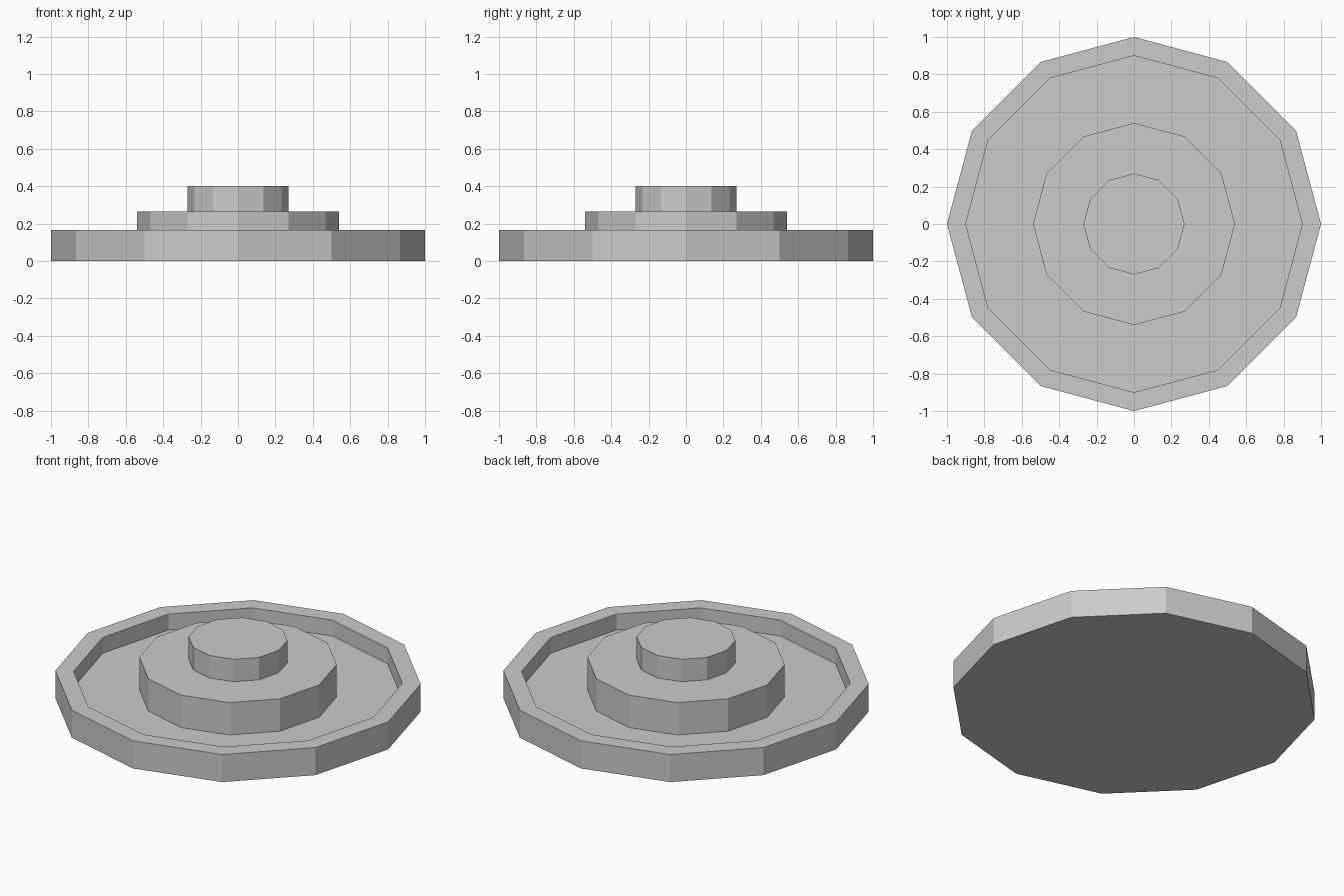
import bpy, bmesh, math

if "Cube" in bpy.data.objects:
    bpy.data.objects.remove(bpy.data.objects["Cube"])

SIDES = 12


def lathe(name, profile):
    """Revolve a (radius, z) profile into a faceted solid; both ends get flat caps."""
    bm = bmesh.new()
    rings = []
    for r, z in profile:
        rings.append([bm.verts.new((r * math.cos(math.tau * i / SIDES),
                                    r * math.sin(math.tau * i / SIDES), z))
                      for i in range(SIDES)])
    for a, b in zip(rings, rings[1:]):
        for i in range(SIDES):
            j = (i + 1) % SIDES
            bm.faces.new((a[i], a[j], b[j], b[i]))
    bm.faces.new(rings[0][::-1])
    bm.faces.new(rings[-1])
    bmesh.ops.recalc_face_normals(bm, faces=bm.faces[:])
    mesh = bpy.data.meshes.new(name)
    bm.to_mesh(mesh)
    bm.free()
    obj = bpy.data.objects.new(name, mesh)
    bpy.context.collection.objects.link(obj)
    return obj


# Round basin with raised rim, sunken floor and two-step central pedestal
lathe("stepped_basin", [
    (1.0, 0.0), (1.0, 0.166),      # outer wall
    (0.9, 0.166), (0.9, 0.07),     # rim and inner wall
    (0.54, 0.07), (0.54, 0.265),   # floor and lower step
    (0.27, 0.265), (0.27, 0.4),    # upper step
])
